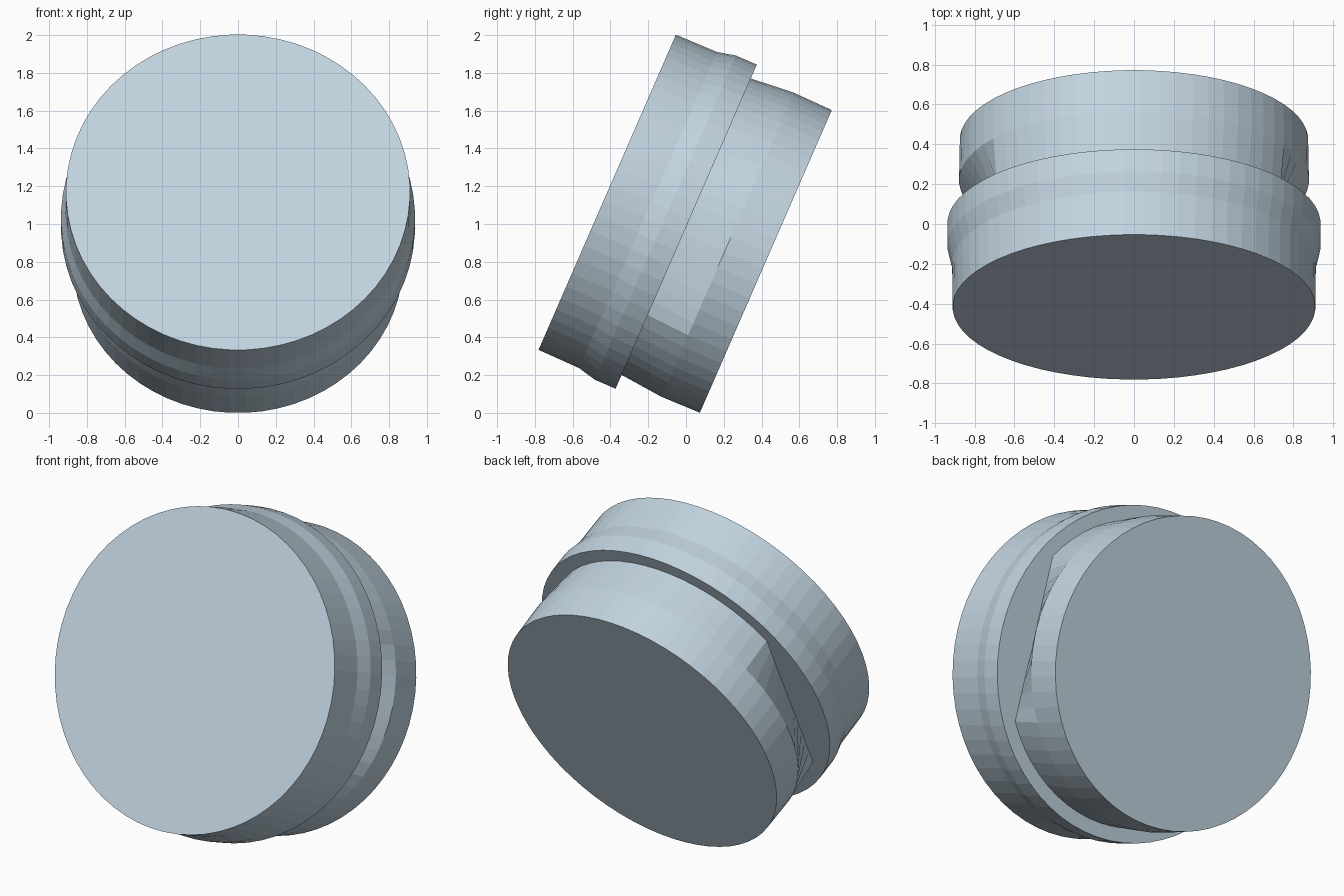
import bpy
import bmesh
import math
from mathutils import Vector

if "Cube" in bpy.data.objects:
    bpy.data.objects.remove(bpy.data.objects["Cube"], do_unlink=True)

SEGMENTS = 64
STEP = math.tau / SEGMENTS

# Tilted axis, running from the front face to the back face
TILT = math.radians(23.55)
AXIS = Vector((0, math.cos(TILT), -math.sin(TILT)))
UP = Vector((0, math.sin(TILT), math.cos(TILT)))
SIDE = Vector((1, 0, 0))
FRONT_CENTRE = Vector((0, -0.417, 1.168))

# The two side flats span these segment indices on the neck ring
FLATS = [(-7, 5), (25, 37)]

# (depth along the axis, radius, has side flats)
PROFILE = [
    (0.0, 0.911, False),
    (0.235, 0.914, False),
    (0.335, 0.937, False),
    (0.456, 0.937, False),
    (0.456, 0.857, True),
    (0.695, 0.879, False),
    (0.916, 0.875, False),
]


def rim_point(index, radius):
    angle = (index + 0.5) * STEP
    return (SIDE * math.cos(angle) + UP * math.sin(angle)) * radius


def ring_point(index, radius, flat):
    if flat:
        for first, last in FLATS:
            for i in (index, index - SEGMENTS):
                if first <= i <= last:
                    t = (i - first) / (last - first)
                    return rim_point(first, radius).lerp(rim_point(last, radius), t)
    return rim_point(index, radius)


# Loft the rings and close both ends
bm = bmesh.new()
rings = []
for depth, radius, flat in PROFILE:
    centre = FRONT_CENTRE + AXIS * depth
    rings.append([bm.verts.new(centre + ring_point(i, radius, flat))
                  for i in range(SEGMENTS)])
for a, b in zip(rings, rings[1:]):
    for i in range(SEGMENTS):
        j = (i + 1) % SEGMENTS
        bm.faces.new((a[i], a[j], b[j], b[i]))
bm.faces.new(rings[0])
bm.faces.new(rings[-1])
bmesh.ops.recalc_face_normals(bm, faces=bm.faces)

mesh = bpy.data.meshes.new("stepped_cap")
bm.to_mesh(mesh)
bm.free()
cap = bpy.data.objects.new("stepped_cap", mesh)
bpy.context.collection.objects.link(cap)

# Pale blue finish
colour = (0.54, 0.66, 0.75, 1)
material = bpy.data.materials.new("pale_blue")
material.use_nodes = True
material.diffuse_color = colour
material.node_tree.nodes["Principled BSDF"].inputs["Base Color"].default_value = colour
mesh.materials.append(material)
